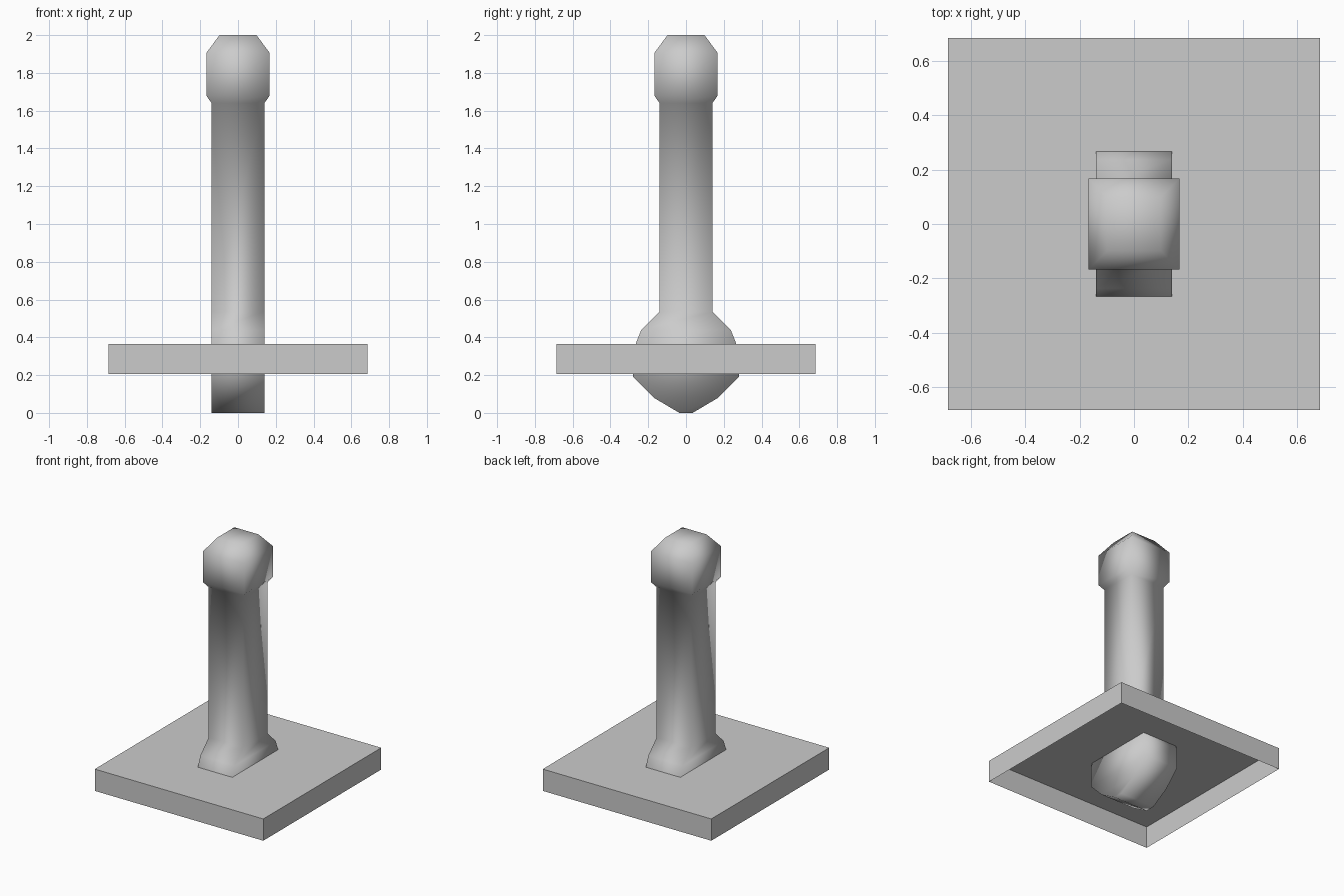
import bpy
import bmesh

if "Cube" in bpy.data.objects:
    bpy.data.objects.remove(bpy.data.objects["Cube"])


def finish(bm, name, smooth):
    bmesh.ops.recalc_face_normals(bm, faces=bm.faces)
    for f in bm.faces:
        f.smooth = smooth
    mesh = bpy.data.meshes.new(name)
    bm.to_mesh(mesh)
    bm.free()
    obj = bpy.data.objects.new(name, mesh)
    bpy.context.collection.objects.link(obj)
    return obj


def loft(name, sections):
    """Skin a stack of centred rectangles given as (z, half x, half y)."""
    bm = bmesh.new()
    rings = [[bm.verts.new((sx * hx, sy * hy, z))
              for sx, sy in ((-1, -1), (1, -1), (1, 1), (-1, 1))]
             for z, hx, hy in sections]
    for low, high in zip(rings, rings[1:]):
        for i in range(4):
            j = (i + 1) % 4
            bm.faces.new((low[i], low[j], high[j], high[i]))
    bm.faces.new(rings[0][::-1])
    bm.faces.new(rings[-1])
    return finish(bm, name, True)


# Post: rounded foot, square shaft and chamfered head
loft("post", [
    (0.0, 0.14, 0.035), (0.08, 0.14, 0.17), (0.19, 0.14, 0.28),
    (0.33, 0.14, 0.28), (0.44, 0.14, 0.237), (0.535, 0.14, 0.14),
    (1.64, 0.14, 0.14), (1.68, 0.168, 0.168), (1.905, 0.168, 0.168),
    (2.0, 0.098, 0.098),
])

# Guard plate: thin square shell, open underneath
bm = bmesh.new()
bmesh.ops.create_cube(bm, size=1)
for v in bm.verts:
    v.co.x *= 1.37
    v.co.y *= 1.37
    v.co.z = 0.365 if v.co.z > 0 else 0.205
bottom = min(bm.faces, key=lambda f: f.calc_center_median().z)
bmesh.ops.delete(bm, geom=[bottom], context='FACES_ONLY')
finish(bm, "guard_plate", False)
